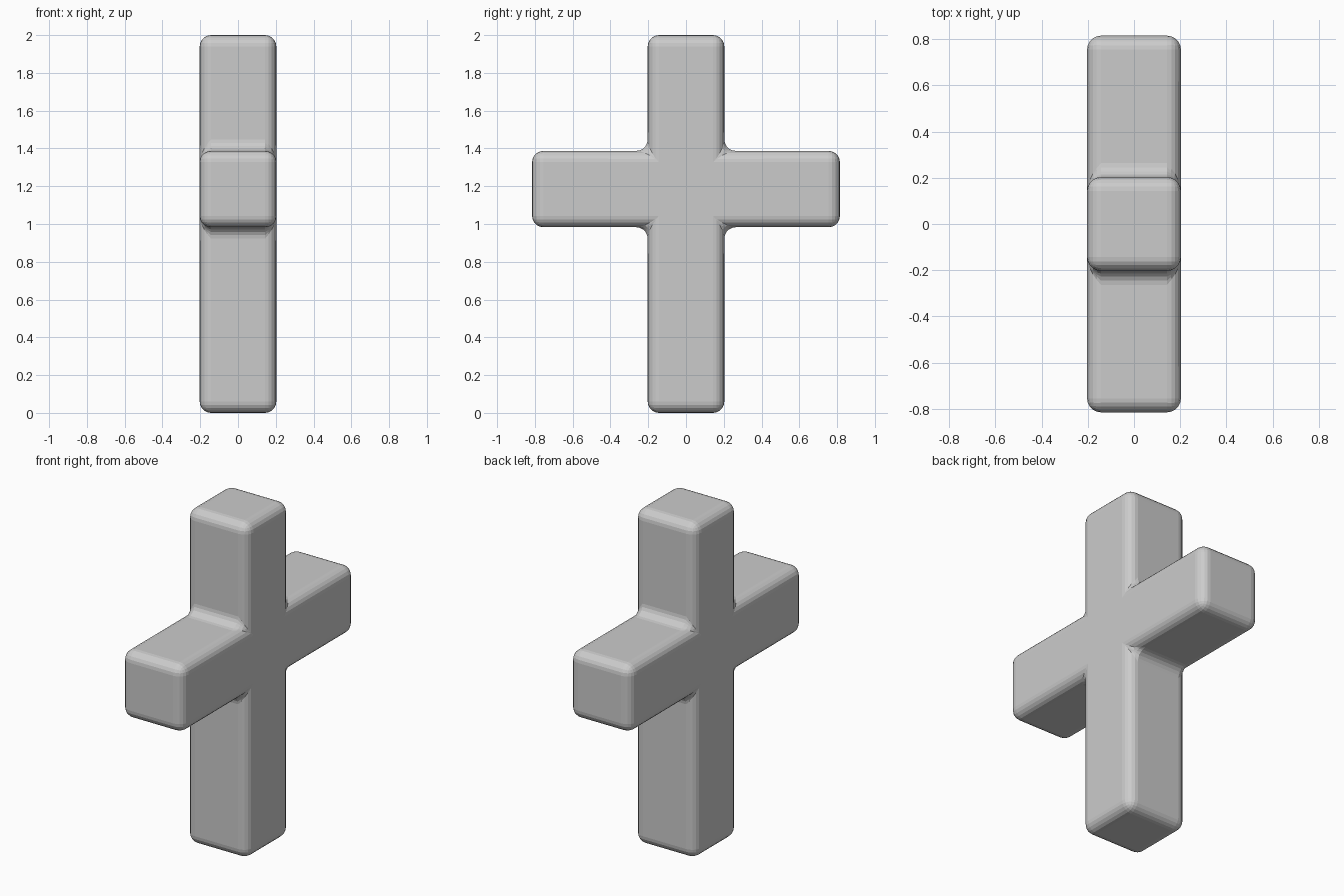
import bpy, bmesh

if "Cube" in bpy.data.objects:
    bpy.data.objects.remove(bpy.data.objects["Cube"])

W = 0.203                      # half thickness of both bars
ARM, LOW, HIGH, TOP = 0.815, 0.983, 1.387, 2.0

# Cross outline in the y-z plane: right half, then mirrored left half
right = [(W, 0), (W, LOW), (ARM, LOW), (ARM, HIGH), (W, HIGH), (W, TOP)]
outline = right + [(-y, z) for y, z in reversed(right)]

# Extrude the outline along x
bm = bmesh.new()
face = bm.faces.new([bm.verts.new((-W, y, z)) for y, z in outline])
ext = bmesh.ops.extrude_face_region(bm, geom=[face], use_keep_orig=True)
moved = [g for g in ext["geom"] if isinstance(g, bmesh.types.BMVert)]
bmesh.ops.translate(bm, verts=moved, vec=(2 * W, 0, 0))
bmesh.ops.recalc_face_normals(bm, faces=bm.faces)
mesh = bpy.data.meshes.new("cross")
bm.to_mesh(mesh)
bm.free()

cross = bpy.data.objects.new("cross", mesh)
bpy.context.collection.objects.link(cross)

# Round the outer edges and fillet the inner corners
bevel = cross.modifiers.new("rounded_edges", "BEVEL")
bevel.width = 0.06
bevel.segments = 5
bevel.limit_method = "ANGLE"
